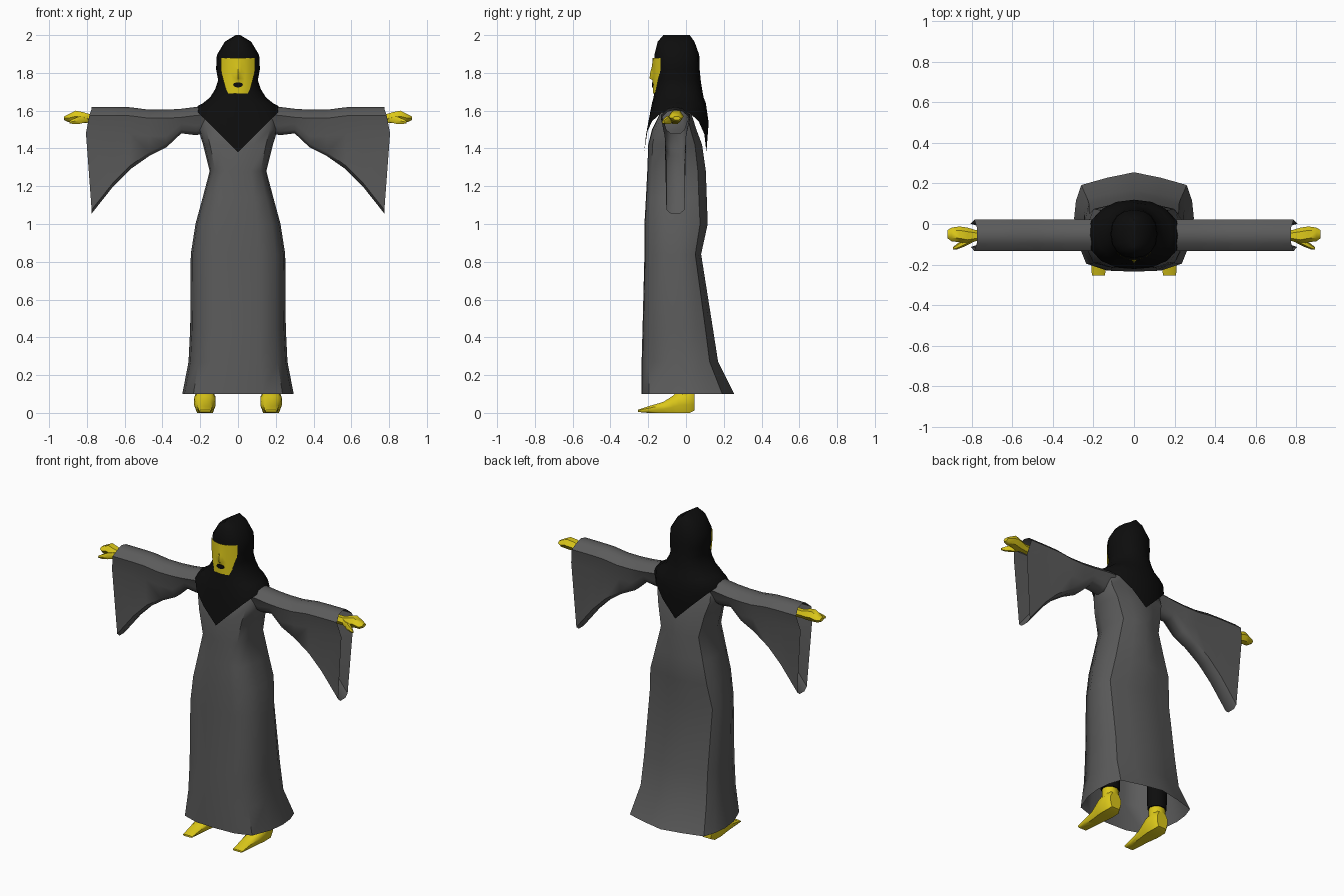
import bpy, bmesh, math

if "Cube" in bpy.data.objects:
    bpy.data.objects.remove(bpy.data.objects["Cube"])


def material(name, rgb):
    m = bpy.data.materials.new(name)
    m.diffuse_color = (*rgb, 1)
    m.use_nodes = True
    m.node_tree.nodes["Principled BSDF"].inputs["Base Color"].default_value = m.diffuse_color
    return m


GREY = material("robe grey", (0.105, 0.105, 0.105))
BLACK = material("cloth black", (0.004, 0.004, 0.004))
YELLOW = material("skin yellow", (0.72, 0.58, 0.01))


def finish(name, bm, mat, mirror=False, angle=50):
    bmesh.ops.recalc_face_normals(bm, faces=bm.faces[:])
    me = bpy.data.meshes.new(name)
    bm.to_mesh(me)
    bm.free()
    me.materials.append(mat)
    ob = bpy.data.objects.new(name, me)
    bpy.context.collection.objects.link(ob)
    bpy.ops.object.select_all(action='DESELECT')
    bpy.context.view_layer.objects.active = ob
    ob.select_set(True)
    bpy.ops.object.shade_smooth_by_angle(angle=math.radians(angle))
    if mirror:
        ob.modifiers.new("mirror", 'MIRROR').use_clip = False
    return ob


def loft(name, rings, mat, mirror=False, cap_start=False, cap_end=False,
         closed=True, angle=50):
    """Skin a list of equal-length point rings."""
    bm = bmesh.new()
    vs = [[bm.verts.new(p) for p in r] for r in rings]
    n = len(rings[0])
    for a, b in zip(vs, vs[1:]):
        for i in range(n if closed else n - 1):
            j = (i + 1) % n
            bm.faces.new((a[i], a[j], b[j], b[i]))
    if cap_start:
        bm.faces.new(vs[0])
    if cap_end:
        bm.faces.new(vs[-1])
    return finish(name, bm, mat, mirror, angle)


def section(half, hw, yc, yf, yb, z):
    """Full horizontal ring from half of a unit outline, front to back."""
    outline = half + [(-u, v) for u, v in half[-2:0:-1]]
    return [(u * hw, yc + v * ((yc - yf) if v < 0 else (yb - yc)), z)
            for u, v in outline]


# Robe body: flat front, pointed back hem, open underneath
ROBE = [(0, -1), (.45, -.98), (.8, -.85), (.96, -.4), (1, 0),
        (.97, .38), (.88, .72), (.45, .88), (0, 1)]
robe_levels = [  # half width, widest y, front y, back y, z
    (.295, .03, -.235, .255, .10), (.262, .01, -.235, .17, .27),
    (.253, 0, -.23, .142, .45), (.25, -.03, -.22, .08, .84),
    (.225, -.03, -.22, .115, 1.0), (.187, -.04, -.212, .11, 1.14),
    (.15, -.045, -.205, .105, 1.28), (.185, -.05, -.2, .085, 1.42),
    (.21, -.055, -.18, .055, 1.5), (.205, -.055, -.14, .03, 1.58),
    (.16, -.055, -.12, .02, 1.63), (.08, -.05, -.1, 0, 1.68)]
loft("robe", [section(ROBE, *l) for l in robe_levels], GREY, cap_end=True)

# Hanging sleeves, open at the cuff
sleeve_stations = [(.15, 1.625, 1.49), (.22, 1.62, 1.47), (.3, 1.61, 1.48),
                   (.38, 1.605, 1.405), (.47, 1.605, 1.36), (.57, 1.618, 1.29),
                   (.66, 1.62, 1.2), (.775, 1.62, 1.055)]
rings = []
for x, top, bot in sleeve_stations:
    mid = max(top - .14, bot + .05)
    bulge = .03 if x == sleeve_stations[-1][0] else 0
    half = [(0, top, 0), (.04, top - .01, 0), (.077, top - .045, bulge * .4),
            (.057, mid, bulge), (.048, bot + .02, 0), (.025, bot, 0)]
    full = half + [(-d, z, o) for d, z, o in half[:0:-1]]
    rings.append([(x + o, -.056 + d, z) for d, z, o in full])
loft("sleeve", rings, GREY, mirror=True)

# Headscarf: rounded head, narrow neck, pointed bib in front and behind
ROUND = []
for k in range(9):
    s, c = math.sin(k * math.pi / 8), -math.cos(k * math.pi / 8)
    ROUND.append((abs(s) ** .9 if 0 < k < 8 else 0,
                  math.copysign(abs(c) ** .85 if abs(c) > 1e-6 else 0, c)))
scarf_levels = [
    (.012, -.05, -.12, .02, 2.0), (.07, -.05, -.15, .045, 1.965),
    (.112, -.05, -.167, .07, 1.895), (.116, -.05, -.165, .072, 1.82),
    (.105, -.05, -.163, .078, 1.76), (.12, -.05, -.165, .085, 1.715),
    (.148, -.05, -.172, .093, 1.67), (.185, -.05, -.18, .105, 1.64)]
rings = [section(ROUND, *l) for l in scarf_levels]
for t, level in ((.4, (.212, -.055, -.2, .12, 0)), (1, (.226, -.055, -.222, .108, 0))):
    r = section(ROUND, *level)
    rings.append([(x, y, 1.64 - t * (.26 - .225 * abs(x) / level[0])) for x, y, _ in r])
loft("headscarf", rings, BLACK, cap_start=True)

# Face: curved panel over the scarf front, with a raised nose
face_rows = [(1.88, .09, 0), (1.835, .091, .004), (1.80, .088, .014),
             (1.77, .08, .017), (1.762, .078, .002), (1.725, .068, 0), (1.69, .052, 0)]
rings = []
for z, hw, nose in face_rows:
    row = []
    for f in (-1, -.75, -.45, -.18, 0, .18, .45, .75, 1):
        x = f * hw
        y = -.05 - .126 * (1 - (x / .118) ** 2) ** .45
        row.append((x, y - (nose if f == 0 else 0), z))
    rings.append(row)
loft("face", rings, YELLOW, closed=False)

# Mouth: thin oval plate
mouth = [[(.026 * math.cos(a * math.pi / 5), y, 1.737 + .014 * math.sin(a * math.pi / 5))
          for a in range(10)] for y in (-.180, -.173)]
loft("mouth", mouth, BLACK, cap_start=True, cap_end=True)


# Hands: flat mitten with a thumb
def hexagon(x, y0, y1, z0, z1):
    m, d = (z0 + z1) / 2, (y1 - y0) * .25
    return [(x, y0, m), (x, y0 + d, z1), (x, y1 - d, z1),
            (x, y1, m), (x, y1 - d, z0), (x, y0 + d, z0)]


hand = [(.68, -.085, -.03, 1.53, 1.58), (.78, -.085, -.03, 1.535, 1.58),
        (.82, -.098, -.018, 1.535, 1.592), (.86, -.09, -.012, 1.54, 1.6),
        (.9, -.085, -.018, 1.54, 1.58), (.92, -.07, -.03, 1.55, 1.57)]
loft("hand", [hexagon(*h) for h in hand], YELLOW, True, True, True)
thumb = [(.795, -.09, -.055, 1.54, 1.575), (.84, -.113, -.075, 1.53, 1.57),
         (.875, -.126, -.1, 1.53, 1.555), (.893, -.127, -.115, 1.533, 1.545)]
loft("thumb", [hexagon(*h) for h in thumb], YELLOW, True, True, True)

# Feet: wedge from heel to toe, with an ankle
foot = [(-.255, .034, .005, .016), (-.2, .038, 0, .035), (-.12, .046, 0, .058),
        (-.07, .056, 0, .09), (-.04, .06, 0, .115), (.02, .058, 0, .125), (.045, .04, .012, .11)]
rings = [[(.175 + u * w, y, z0 + v * (z1 - z0)) for u, v in
          ((-.7, 0), (-.95, .35), (-.95, .7), (-.55, 1), (.55, 1), (.95, .7), (.95, .35), (.7, 0))]
         for y, w, z0, z1 in foot]
loft("foot", rings, YELLOW, True, True, True)


# Ankles and dark trouser legs under the robe
def tube(name, mat, levels):
    loft(name, [[(.175 + r * math.cos(a * math.pi / 5), -.003 + r * .9 * math.sin(a * math.pi / 5), z)
                 for a in range(10)] for r, z in levels], mat, True, True, True)


tube("ankle", YELLOW, [(.052, .06), (.05, .17)])
tube("trouser_leg", BLACK, [(.058, .15), (.06, .3), (.058, .6)])
